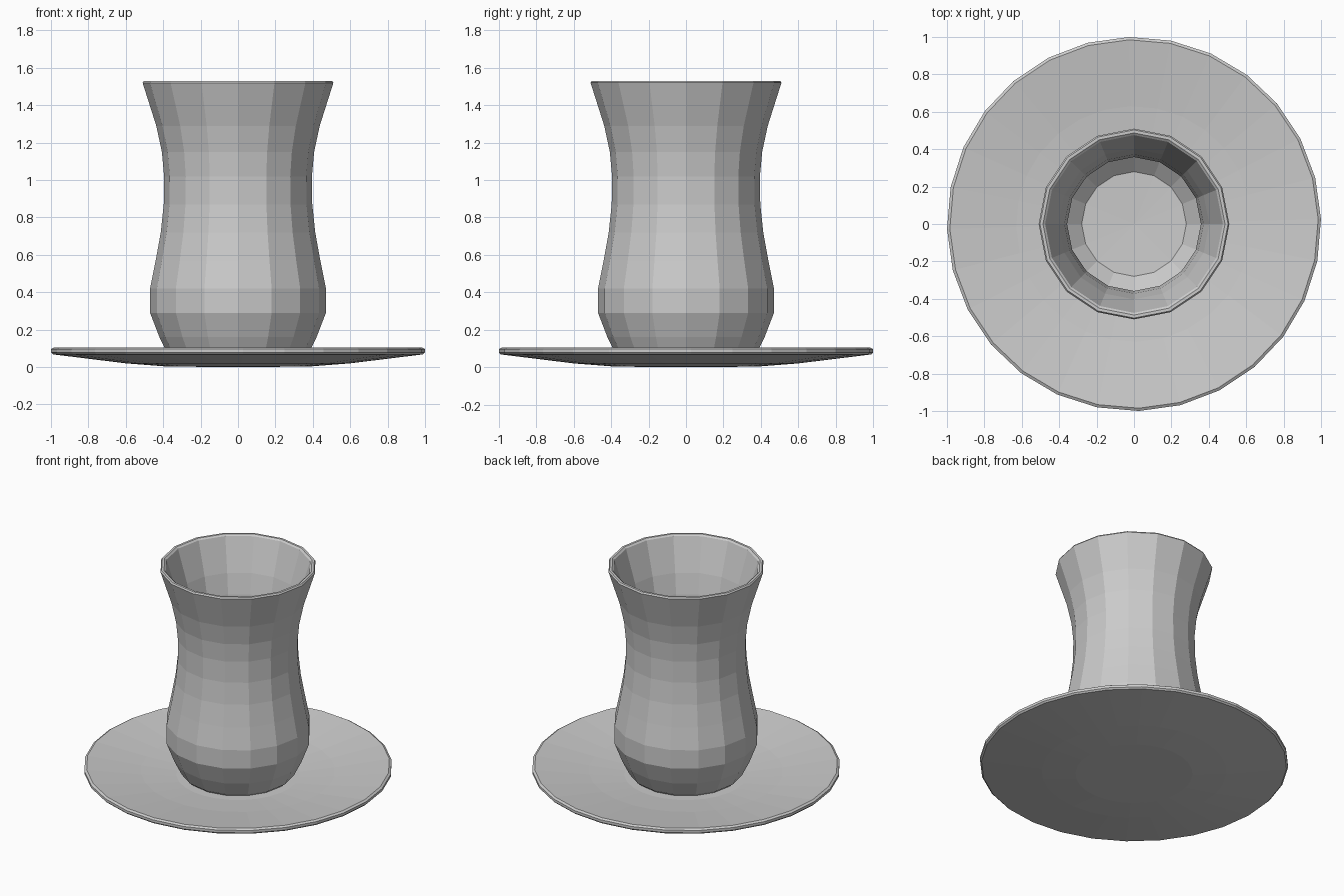
import bpy, bmesh, math

if "Cube" in bpy.data.objects:
    bpy.data.objects.remove(bpy.data.objects["Cube"])


def lathe(name, profile, sides, turn=0.0):
    """Revolve a closed (radius, z) profile about z; both ends lie on the axis."""
    bm = bmesh.new()
    rings = []
    for r, z in profile:
        if r == 0:
            rings.append([bm.verts.new((0, 0, z))] * sides)
        else:
            angles = [turn + math.tau * i / sides for i in range(sides)]
            rings.append([bm.verts.new((r * math.cos(a), r * math.sin(a), z)) for a in angles])
    for low, high in zip(rings, rings[1:]):
        for i in range(sides):
            j = (i + 1) % sides
            corners = list(dict.fromkeys((low[i], low[j], high[j], high[i])))
            bm.faces.new(corners)
    bmesh.ops.recalc_face_normals(bm, faces=bm.faces)
    mesh = bpy.data.meshes.new(name)
    bm.to_mesh(mesh)
    bm.free()
    obj = bpy.data.objects.new(name, mesh)
    bpy.context.collection.objects.link(obj)
    return obj


# Shallow saucer: underside, thin rim, dished top
lathe("saucer", [
    (0, 0), (0.38, 0.003), (0.60, 0.02), (0.99, 0.068), (1.0, 0.078),
    (1.0, 0.096), (0.985, 0.105), (0.63, 0.057), (0.40, 0.035), (0, 0.033),
], 28, math.radians(1.5))

# Waisted tea glass: outer wall upward, rim, inner wall downward
lathe("tea_glass", [
    (0, 0.036), (0.34, 0.036), (0.37, 0.06), (0.42, 0.16), (0.47, 0.29), (0.47, 0.42),
    (0.44, 0.57), (0.413, 0.72), (0.397, 0.87), (0.395, 1.02), (0.407, 1.15),
    (0.437, 1.29), (0.51, 1.52), (0.503, 1.53), (0.487, 1.53), (0.475, 1.52),
    (0.403, 1.29), (0.372, 1.15), (0.358, 1.02), (0.36, 0.87), (0.378, 0.72),
    (0.405, 0.57), (0.435, 0.42), (0.435, 0.30), (0.385, 0.18), (0.28, 0.09), (0, 0.08),
], 16)
